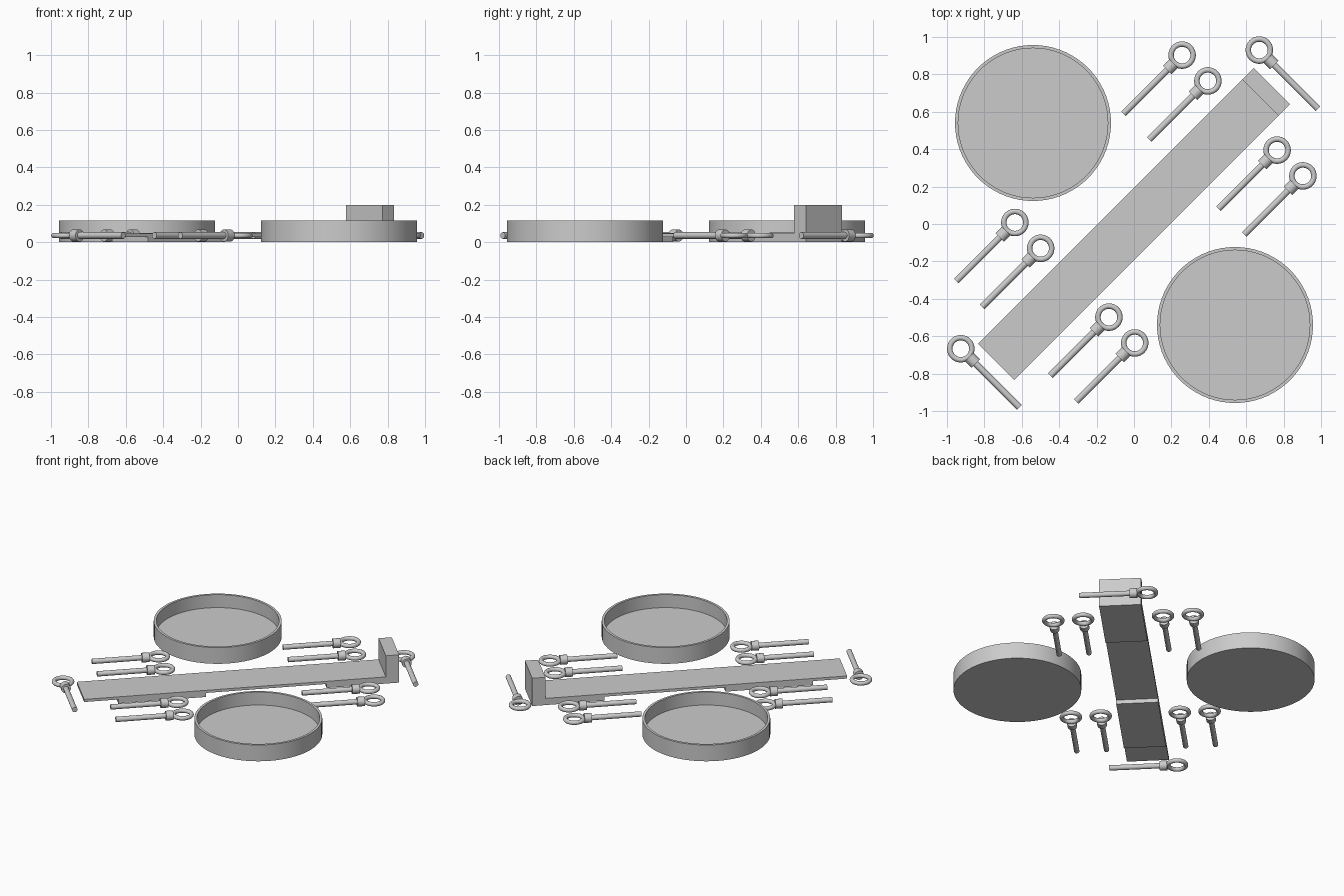
import bpy, bmesh, math
from mathutils import Matrix, Vector

if "Cube" in bpy.data.objects:
    bpy.data.objects.remove(bpy.data.objects["Cube"])

grey = bpy.data.materials.new("light grey")
grey.diffuse_color = (0.6, 0.6, 0.6, 1)
grey.use_nodes = True
grey.node_tree.nodes["Principled BSDF"].inputs["Base Color"].default_value = grey.diffuse_color


def finish(name, bm, matrix=Matrix()):
    """Turn a bmesh into an object, smooth with sharp edges kept."""
    bmesh.ops.remove_doubles(bm, verts=bm.verts, dist=1e-5)
    bmesh.ops.recalc_face_normals(bm, faces=bm.faces)
    for f in bm.faces:
        f.smooth = True
    for e in bm.edges:
        e.smooth = e.calc_face_angle(0) < math.radians(35)
    mesh = bpy.data.meshes.new(name)
    bm.to_mesh(mesh)
    bm.free()
    mesh.materials.append(grey)
    ob = bpy.data.objects.new(name, mesh)
    ob.matrix_world = matrix
    bpy.context.collection.objects.link(ob)
    return ob


def lathe(bm, profile, steps, closed=False):
    """Spin a profile of (radius, z) points around z."""
    vs = [bm.verts.new((r, 0, z)) for r, z in profile]
    pairs = list(zip(vs, vs[1:])) + ([(vs[-1], vs[0])] if closed else [])
    edges = [bm.edges.new(p) for p in pairs]
    bmesh.ops.spin(bm, geom=vs + edges, cent=(0, 0, 0), axis=(0, 0, 1),
                   angle=math.tau, steps=steps, use_merge=True)


# Two shallow round dishes
for name, x, y in (("back_dish", -0.54, 0.54), ("front_dish", 0.54, -0.54)):
    bm = bmesh.new()
    lathe(bm, [(0, 0), (0.417, 0), (0.417, 0.117), (0.4, 0.117), (0.4, 0.024), (0, 0.024)], 72)
    finish(name, bm, Matrix.Translation((x, y, 0)))

# Diagonal bar: side profile (distance along bar, z) with two feet and an end block
END, HALF_WIDTH = 1.043, 0.1375
UNDER, TOP = 0.029, 0.048
profile = [(END, 0), (END, 0.2), (END - 0.088, 0.2), (END - 0.088, TOP), (-END, TOP),
           (-END, UNDER), (END - 1.86, UNDER), (END - 1.86, 0), (END - 1.28, 0),
           (END - 1.28, UNDER), (END - 0.48, UNDER), (END - 0.48, 0)]
bm = bmesh.new()
side = bm.faces.new([bm.verts.new((u, -HALF_WIDTH, z)) for u, z in profile])
new = bmesh.ops.extrude_face_region(bm, geom=[side])["geom"]
bmesh.ops.translate(bm, vec=(0, 2 * HALF_WIDTH, 0),
                    verts=[v for v in new if isinstance(v, bmesh.types.BMVert)])
if side.is_valid and len(bm.faces) < len(profile) + 2:
    bmesh.ops.holes_fill(bm, edges=bm.edges)
bar = finish("diagonal_bar", bm, Matrix.Rotation(math.radians(45), 4, "Z"))
for p in bar.data.polygons:
    p.use_smooth = False


# Eye bolt: ring at the origin, collar and rod running along +x
def eye_bolt(name, x, y, degrees):
    bm = bmesh.new()
    ring = [(0.059 + 0.0145 * math.cos(a), 0.0145 * math.sin(a))
            for a in (i * math.tau / 14 for i in range(14))]
    lathe(bm, ring, 36, closed=True)
    for radius, start, end in ((0.032, 0.064, 0.113), (0.0175, 0.1, 0.443)):
        bmesh.ops.create_cone(
            bm, cap_ends=True, segments=24, radius1=radius, radius2=radius, depth=end - start,
            matrix=Matrix.Translation(((start + end) / 2, 0, 0)) @ Matrix.Rotation(math.pi / 2, 4, "Y"))
    finish(name, bm, Matrix.Translation((x, y, 0.036))
           @ Matrix.Rotation(math.radians(degrees), 4, "Z"))


# Four pairs beside the bar
pairs = [(0.257, 0.903), (0.765, 0.395), (-0.637, 0.008), (-0.134, -0.498)]
for i, (x, y) in enumerate(pairs):
    eye_bolt(f"eye_bolt_{i}_a", x, y, 225)
    eye_bolt(f"eye_bolt_{i}_b", x + 0.138, y - 0.138, 225)

# One across each end of the bar
eye_bolt("end_eye_bolt_back", 0.67, 0.93, -45)
eye_bolt("end_eye_bolt_front", -0.926, -0.667, -45)
